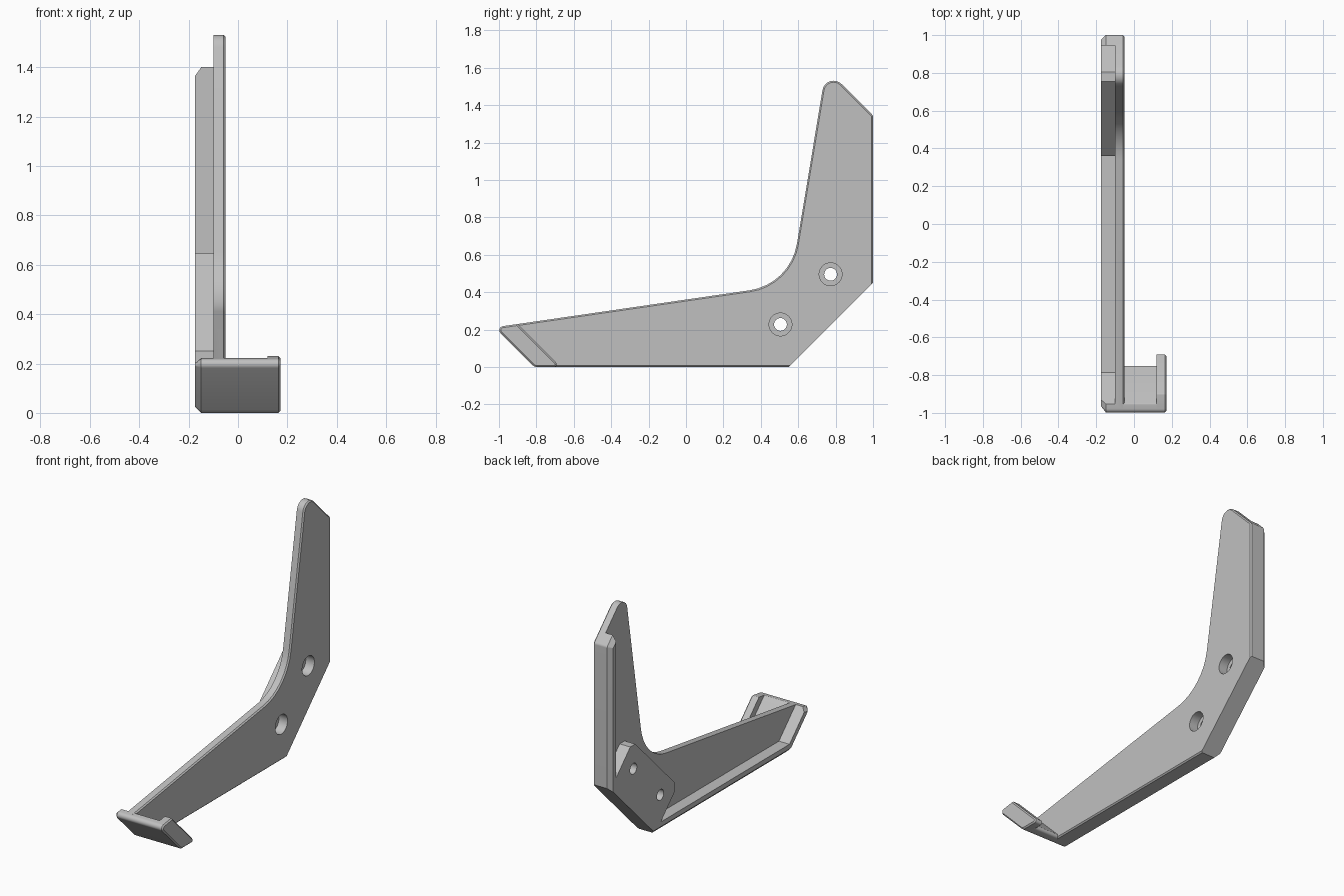
import bpy, bmesh, math
from mathutils import Vector

cube = bpy.data.objects.get("Cube")
if cube:
    bpy.data.objects.remove(cube, do_unlink=True)

grey = bpy.data.materials.new("light_grey")
grey.use_nodes = True
grey.diffuse_color = (0.53, 0.53, 0.53, 1)
grey.node_tree.nodes["Principled BSDF"].inputs["Base Color"].default_value = grey.diffuse_color

LEFT, WEB, FACE, LIP, END = -0.174, -0.10, -0.05, 0.12, 0.172
RIM = 0.055


def inset(points, amount, skip):
    """Move every edge of a counter-clockwise outline inwards, except skipped ones."""
    n = len(points)
    lines = []
    for i in range(n):
        d = (points[(i + 1) % n] - points[i]).normalized()
        shift = 0 if i in skip else amount
        lines.append((points[i] + Vector((-d.y, d.x)) * shift, d))
    result = []
    for i in range(n):
        (a, da), (b, db) = lines[i - 1], lines[i]
        t = (b - a).cross(db) / da.cross(db)
        result.append(a + da * t)
    return result


def rounded(points, radii, amount=0, steps=8):
    """Replace each corner with a tangent arc."""
    out = []
    for i, p in enumerate(points):
        if not radii[i]:
            out.append(p)
            continue
        a = (points[i - 1] - p).normalized()
        b = (points[(i + 1) % len(points)] - p).normalized()
        convex = a.cross(b) < 0
        r = max(0.004, radii[i] + (-amount if convex else amount))
        half = a.angle(b) / 2
        centre = p + (a + b).normalized() * (r / math.sin(half))
        start = p + a * (r / math.tan(half)) - centre
        sweep = (math.pi - 2 * half) * (1 if convex else -1)
        for k in range(steps + 1):
            t = sweep * k / steps
            c, s = math.cos(t), math.sin(t)
            out.append(centre + Vector((start.x * c - start.y * s, start.x * s + start.y * c)))
    return out


def prism(name, corners, radii, sections, skip=()):
    """Loft a side outline through (x, inset) sections."""
    corners = [Vector(c) for c in corners]
    bm = bmesh.new()
    rings = []
    for x, amount in sections:
        loop = rounded(inset(corners, amount, skip), radii, amount)
        rings.append([bm.verts.new((x, p.x, p.y)) for p in loop])
    n = len(rings[0])
    for lower, upper in zip(rings, rings[1:]):
        for i in range(n):
            j = (i + 1) % n
            bm.faces.new((lower[i], lower[j], upper[j], upper[i]))
    bm.faces.new(rings[0])
    bm.faces.new(rings[-1])
    bmesh.ops.recalc_face_normals(bm, faces=bm.faces)
    mesh = bpy.data.meshes.new(name)
    bm.to_mesh(mesh)
    bm.free()
    mesh.materials.append(grey)
    obj = bpy.data.objects.new(name, mesh)
    bpy.context.collection.objects.link(obj)
    return obj


def activate(obj):
    bpy.ops.object.select_all(action='DESELECT')
    obj.select_set(True)
    bpy.context.view_layer.objects.active = obj


def cut(target, cutter):
    cutter.hide_render = True
    mod = target.modifiers.new("cut", 'BOOLEAN')
    mod.operation = 'DIFFERENCE'
    mod.solver = 'EXACT'
    mod.object = cutter
    activate(target)
    bpy.ops.object.modifier_apply(modifier=mod.name)
    bpy.data.objects.remove(cutter, do_unlink=True)


def drill(target, y, z, radius, x0, x1):
    bpy.ops.mesh.primitive_cylinder_add(vertices=48, radius=radius, depth=x1 - x0,
                                        location=((x0 + x1) / 2, y, z),
                                        rotation=(0, math.pi / 2, 0))
    cut(target, bpy.context.object)


# Bent bracket plate with a chamfered outer rim
bracket = prism(
    "bracket_body",
    [(0.55, 0), (1, 0.45), (1, 1.345), (0.749, 1.596), (0.557, 0.442),
     (-1.0225, 0.2125), (-0.81, 0)],
    [0, 0, 0.02, 0.06, 0.30, 0.022, 0.04],
    [(LEFT, 0.025), (LEFT + 0.025, 0), (FACE - 0.008, 0), (FACE, 0.008)],
    skip=(0,))

# Pocket that leaves the rim and the screw block standing
back = 1 - RIM
pocket = prism(
    "pocket_cutter",
    [(-1.2, 0.47), (-0.73 - RIM, RIM), (0.5, RIM), (0.36, 0.195), (0.36, 0.25),
     (0.755, 0.645), (0.805, 0.645), (back, 0.505), (back, 1.8), (-1.2, 1.8)],
    [0] * 10, [(-0.4, 0), (WEB, 0)])
cut(bracket, pocket)

# Counterbored screw holes
for y, z in ((0.505, 0.228), (0.773, 0.496)):
    drill(bracket, y, z, 0.034, -0.4, 0.2)
    drill(bracket, y, z, 0.061, FACE - 0.06, 0.2)


# Front hook wall and its turned-back lip
def hook_part(name, depth, sections):
    top_y = (depth - 0.3607) / 1.145
    return prism(name,
                 [(-1.0225, 0.2125), (-0.81, 0), (depth, 0), (top_y, depth - top_y)],
                 [0.022, 0.04, 0.015, 0.006], sections)


wall = hook_part("hook_wall", -0.73, [(WEB + 0.02, 0), (LIP + 0.01, 0)])
lip = hook_part("hook_lip", -0.67, [(LIP, 0), (END - 0.008, 0), (END, 0.008)])

for part in (bracket, wall, lip):
    activate(part)
    bpy.ops.object.shade_smooth_by_angle(angle=math.radians(30))
